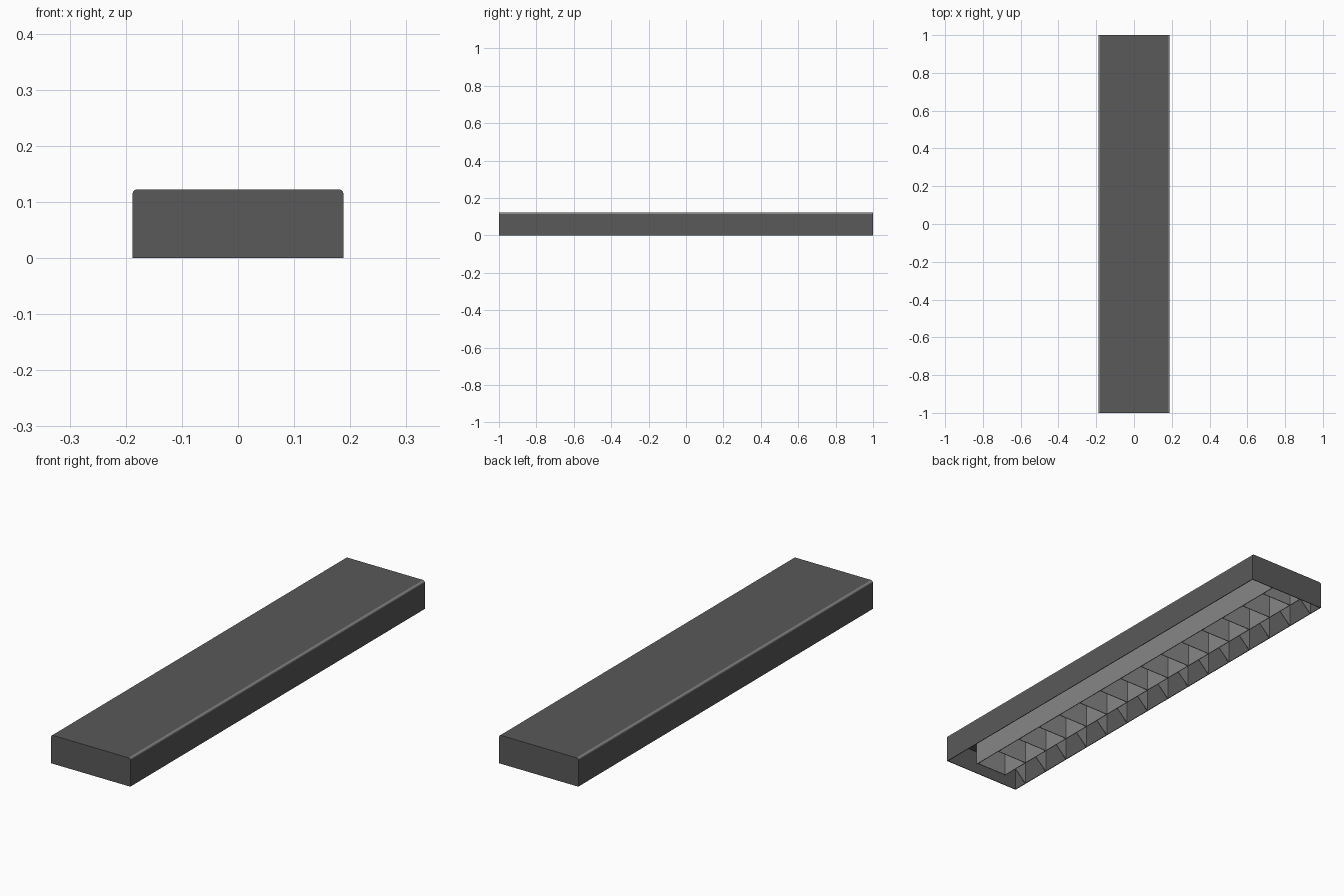
import bpy, bmesh, math

if "Cube" in bpy.data.objects:
    bpy.data.objects.remove(bpy.data.objects["Cube"])

HALF_W, HALF_L, H = 0.188, 1.0, 0.122
WALL, UNDER, R = 0.003, 0.102, 0.008
T = 0.0015  # half thickness of the ribs


def paint(name, c):
    m = bpy.data.materials.new(name)
    m.diffuse_color = (c, c, c, 1)
    m.use_nodes = True
    m.node_tree.nodes["Principled BSDF"].inputs["Base Color"].default_value = m.diffuse_color
    return m


DARK = paint("dark_grey", 0.1)
LIGHT = paint("light_grey", 0.24)


def finish(name, bm, mat=DARK):
    bmesh.ops.recalc_face_normals(bm, faces=bm.faces)
    mesh = bpy.data.meshes.new(name)
    bm.to_mesh(mesh)
    bm.free()
    mesh.materials.append(mat)
    obj = bpy.data.objects.new(name, mesh)
    bpy.context.collection.objects.link(obj)
    return obj


def prism(name, profile, y0, y1, mat=DARK):
    bm = bmesh.new()
    face = bm.faces.new([bm.verts.new((x, y0, z)) for x, z in profile])
    ext = bmesh.ops.extrude_face_region(bm, geom=[face])
    for v in ext["geom"]:
        if isinstance(v, bmesh.types.BMVert):
            v.co.y = y1
    return finish(name, bm, mat)


# Outline with rounded upper long edges
right = [(HALF_W, 0)]
for i in range(5):
    a = math.pi / 2 * i / 4
    right.append((HALF_W - R + R * math.cos(a), H - R + R * math.sin(a)))
left = [(-x, z) for x, z in reversed(right)]
outer = right + left

# Open-bottomed channel: deck and two long walls
iw = HALF_W - WALL
channel = outer + [(-iw, 0), (-iw, UNDER), (iw, UNDER), (iw, 0)]
deck = prism("deck_and_side_walls", channel, -HALF_L + WALL, HALF_L - WALL)

# Lighter rounded edges
deck.data.materials.append(LIGHT)
for f in deck.data.polygons:
    if abs(f.normal.x) > 0.05 and f.normal.z > 0.05:
        f.material_index = 1

# End walls
prism("front_end_wall", outer, -HALF_L, -HALF_L + WALL)
prism("back_end_wall", outer, HALF_L - WALL, HALF_L)

# Two long stiffening ribs underneath
for side, x in (("left", -0.075), ("right", 0.075)):
    prism(side + "_long_rib", [(x - T, 0), (x + T, 0), (x + T, UNDER), (x - T, UNDER)],
          -0.94, HALF_L - WALL, LIGHT)

# Row of cross ribs between them, with triangular side gussets
COUNT = 15
for i in range(COUNT):
    y = -0.933 + i * 1.866 / (COUNT - 1)
    prism(f"cross_rib_{i + 1}", [(-0.075, 0), (0.075, 0), (0.075, UNDER), (-0.075, UNDER)],
          y - T, y + T, LIGHT)
    for side, s in (("left", -1), ("right", 1)):
        prism(f"{side}_gusset_{i + 1}", [(s * iw, 0), (s * iw, UNDER), (s * 0.075, UNDER)],
              y - T, y + T, LIGHT)
